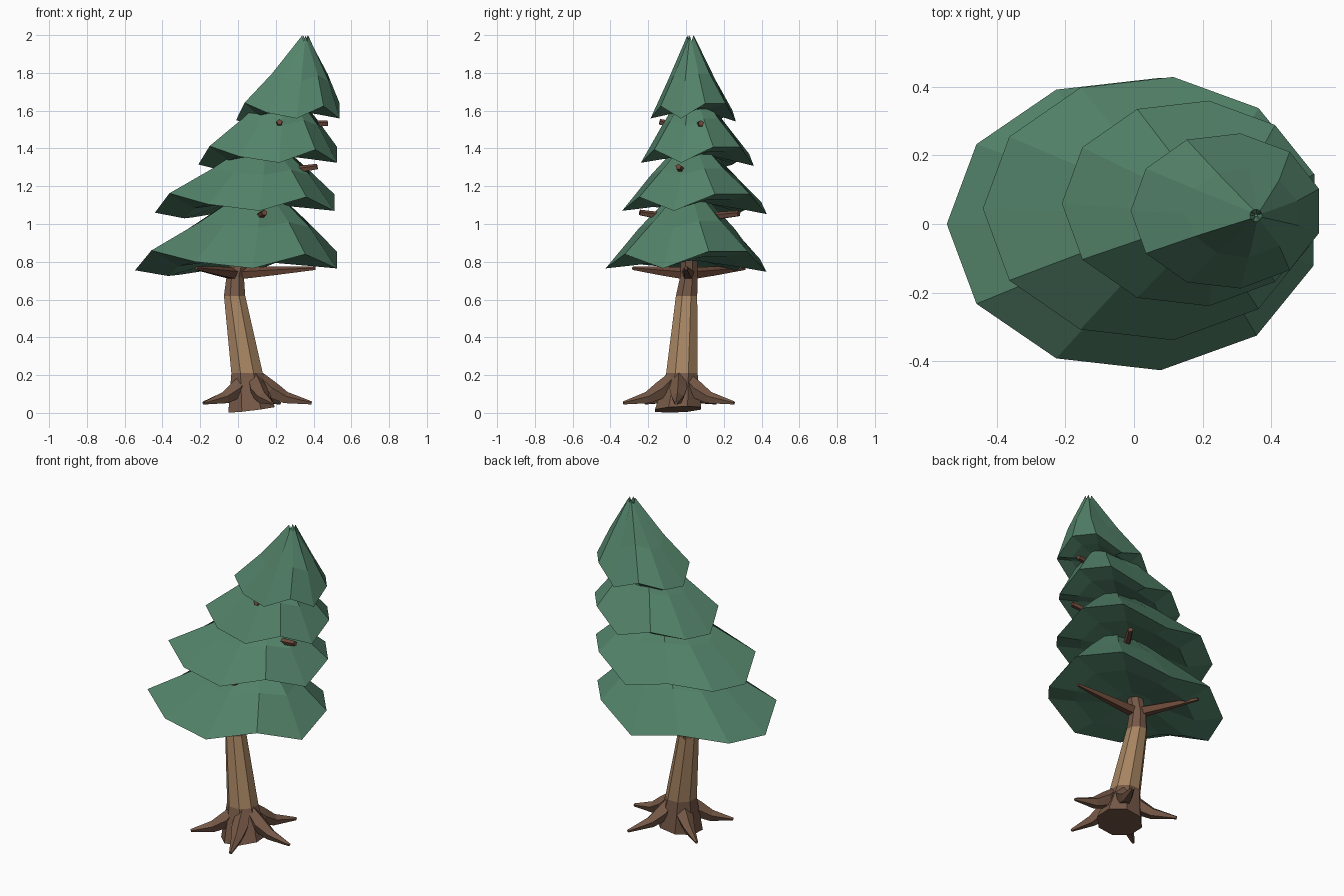
import bpy, bmesh, math
from mathutils import Vector

cube = bpy.data.objects.get("Cube")
if cube:
    bpy.data.objects.remove(cube, do_unlink=True)


def material(name, rgb):
    m = bpy.data.materials.new(name)
    m.use_nodes = True
    m.diffuse_color = (*rgb, 1)
    m.node_tree.nodes["Principled BSDF"].inputs["Base Color"].default_value = (*rgb, 1)
    return m


GREEN = material("needle green", (0.086, 0.225, 0.143))
BARK = material("light bark", (0.39, 0.235, 0.122))
DARK = material("dark bark", (0.18, 0.098, 0.062))
TWIG = material("branch brown", (0.15, 0.068, 0.042))


def loft(name, rings, mats, pick=lambda band: 0):
    """Join rings of equal point count; cap both ends; pick a material per band."""
    bm = bmesh.new()
    loops = [[bm.verts.new(p) for p in ring] for ring in rings]
    n = len(loops[0])
    for band, (a, b) in enumerate(zip(loops, loops[1:])):
        for i in range(n):
            j = (i + 1) % n
            bm.faces.new((a[i], a[j], b[j], b[i])).material_index = pick(band)
    bm.faces.new(loops[0][::-1]).material_index = pick(0)
    bm.faces.new(loops[-1]).material_index = pick(len(loops))
    bmesh.ops.recalc_face_normals(bm, faces=bm.faces)
    mesh = bpy.data.meshes.new(name)
    bm.to_mesh(mesh)
    bm.free()
    for m in mats:
        mesh.materials.append(m)
    ob = bpy.data.objects.new(name, mesh)
    bpy.context.collection.objects.link(ob)
    return ob


def limb(name, path, mat, sides=5):
    """Tapered limb through (point, radius) pairs."""
    pts = [Vector(p) for p, r in path]
    rings = []
    for k, (p, r) in enumerate(path):
        d = (pts[min(k + 1, len(pts) - 1)] - pts[max(k - 1, 0)]).normalized()
        u = d.cross(Vector((0, 0, 1))).normalized()
        v = u.cross(d)
        rings.append([pts[k] + r * (math.cos(a) * u + math.sin(a) * v)
                      for a in (math.tau * i / sides + math.pi / 2 for i in range(sides))])
    return loft(name, rings, [mat])


# Leaning trunk with a tilted foot: x, y, z, radius
TRUNK = [(.071, -.042, .018, .132), (.048, -.022, .21, .09), (-.018, .003, .62, .061),
         (-.015, .015, .72, .05), (.05, .02, 1.0, .042), (.2, .03, 1.5, .028),
         (.34, .025, 1.85, .01)]
rings = []
for k, (x, y, z, r) in enumerate(TRUNK):
    ring = []
    for i in range(8):
        a = math.tau * (i + .5) / 8
        tilt = .016 * (math.cos(a) + .4 * math.sin(a)) if k == 0 else 0
        ring.append((x + r * math.cos(a), y + r * math.sin(a), z + tilt))
    rings.append(ring)
loft("trunk", rings, [DARK, BARK], lambda band: 1 if band == 1 else 0)

# Roots: spreading angle and length
for n, (deg, length) in enumerate([(-3, .317), (63, .325), (143, .32), (216, .305), (290, .315)]):
    c, s = math.cos(math.radians(deg)), math.sin(math.radians(deg))
    at = lambda d, z: (.073 + d * c, -.035 + d * s, z)
    limb(f"root_{n + 1}", [(at(.03, .19), .035), (at(.1, .12), .05),
                           (at(.18, .078), .034), (at(length, .052), .009)], DARK)

# Main boughs under the lowest tier
for n, tip in enumerate([(.41, .0, .765), (-.22, -.28, .765), (-.21, .31, .765)]):
    start = Vector((-.01, .012, .735))
    limb(f"bough_{n + 1}", [(start, .036), (start.lerp(Vector(tip), .45), .026),
                            (tip, .01)], TWIG)

# Stubs poking out between the tiers
STUBS = [((.22, .06, 1.52), (.475, .08, 1.533)), ((.12, 0, 1.26), (.42, -.04, 1.303)),
         ((.12, .05, 1.03), (.26, .28, 1.055)), ((.08, .0, 1.02), (.14, -.245, 1.06)),
         ((.21, .03, 1.5), (.22, -.14, 1.54))]
for n, (a, b) in enumerate(STUBS):
    limb(f"stub_{n + 1}", [(a, .027), (b, .016)], TWIG)

# Foliage tiers: rim centre x, y, half widths, rim height, apex
TIERS = [(.0, .0, .545, .43, .755, (.13, .01, 1.21)),
         (.045, .045, .485, .387, 1.06, (.15, .03, 1.46)),
         (.165, .06, .375, .302, 1.315, (.24, .03, 1.74)),
         (.27, .038, .28, .228, 1.55, (.355, .025, 1.983))]
# How far each rim corner is lifted above the drooping ones
LIFT = [0, .105, .045, .01, .085, .01, .1, .1, -.008, .06, .012]
for t, (cx, cy, rx, ry, z, apex) in enumerate(TIERS):
    top = Vector(apex)
    size = (rx / .545) ** .2
    hollow, belly, rim, middle, crown, pit = [], [], [], [], [], []
    for i, lift in enumerate(LIFT):
        a = math.pi + math.tau * i / len(LIFT)
        c, s = math.cos(a), math.sin(a)
        hollow.append((cx + .2 * rx * c, cy + .2 * ry * s, z + .05))
        # the underside sags on the heavy side of the lean
        belly.append((cx + .68 * rx * c, cy + .68 * ry * s,
                      z + .5 * lift + (-.03 if c < -.2 and s > -.6 else .02)))
        edge = Vector((cx + rx * c, cy + ry * s, z + lift * size))
        rim.append(edge)
        # drooping corners swell slightly into ridges, lifted ones slope straight
        swell = .3 * (.1 - lift) * (rx / .545) ** 1.5
        middle.append(edge.lerp(top, .45) + Vector((c, s, 1)) * .6 * swell
                      + Vector((.02 * max(c, 0), 0, 0)))
        crown.append(top + Vector((.018 * c, .018 * s, .015 if i % 2 else -.015)))
        pit.append(top + Vector((.004 * c, .004 * s, -.05)))
    loft(f"foliage_tier_{t + 1}", [hollow, belly, rim, middle, crown, pit], [GREEN])
